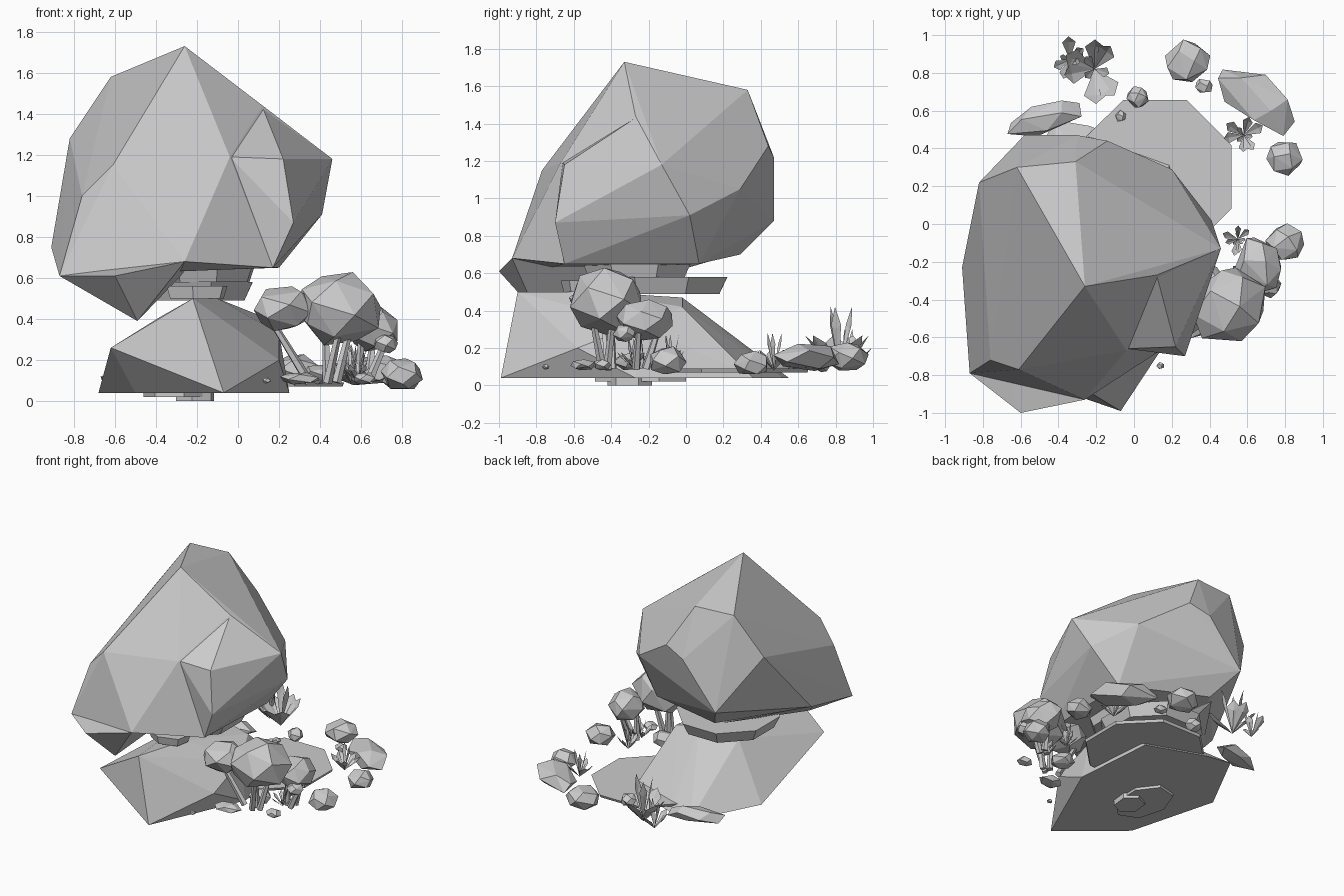
import bpy, bmesh, random
from math import sin, cos, pi, radians
from mathutils import Vector, Matrix

if "Cube" in bpy.data.objects:
    bpy.data.objects.remove(bpy.data.objects["Cube"])

random.seed(4)


def finish(bm, name):
    bmesh.ops.recalc_face_normals(bm, faces=bm.faces)
    me = bpy.data.meshes.new(name)
    bm.to_mesh(me)
    bm.free()
    ob = bpy.data.objects.new(name, me)
    bpy.context.collection.objects.link(ob)
    return ob


def hull(name, pts):
    """Faceted rock wrapped around a handful of corner points."""
    bm = bmesh.new()
    for p in pts:
        bm.verts.new(p)
    res = bmesh.ops.convex_hull(bm, input=bm.verts)
    junk = [g for g in res["geom_interior"] if isinstance(g, bmesh.types.BMVert)]
    bmesh.ops.delete(bm, geom=junk, context='VERTS')
    return finish(bm, name)


def stone(name, c, size, turn=0, n=20, floor=0.0):
    """Rounded low-poly stone: hull of evenly spread, jittered points."""
    pts = []
    rot = Matrix.Rotation(radians(turn), 3, 'Z')
    for i in range(n):
        z = 1 - 2 * (i + 0.5) / n
        r = (1 - z * z) ** 0.5
        a = i * 2.39996 + random.uniform(-.2, .2)
        k = random.uniform(.95, 1.08)
        p = rot @ Vector((r * cos(a) * size[0] * k, r * sin(a) * size[1] * k, z * size[2] * 1.05))
        p += Vector(c)
        p.z = max(p.z, floor)
        pts.append(p)
    return hull(name, pts)


def slab(name, c, rx, ry, z0, z1, n=8, low=.88, turn=.39):
    """Flat many-sided stone plate, undercut by the factor low."""
    pts = []
    for i in range(n):
        a = turn + 2 * pi * i / n
        pts.append((c[0] + rx * low * cos(a), c[1] + ry * low * sin(a), z0))
        pts.append((c[0] + rx * cos(a), c[1] + ry * sin(a), z1))
    return hull(name, pts)


def trunk(name, a, b, r0, r1):
    """Tapered five-sided stem from a to b."""
    bm = bmesh.new()
    a, b = Vector(a), Vector(b)
    d = b - a
    m = Matrix.Translation((a + b) / 2) @ d.to_track_quat('Z', 'Y').to_matrix().to_4x4()
    bmesh.ops.create_cone(bm, cap_ends=True, segments=5, radius1=r0, radius2=r1,
                          depth=d.length, matrix=m)
    return finish(bm, name)


def plant(name, c, r, h, blades, w):
    """Tuft of folded leaves that arch outward, plus a few upright spikes."""
    bm = bmesh.new()
    for i in range(blades):
        a = 2 * pi * i / blades + random.uniform(-.3, .3)
        k = random.uniform(.75, 1.05)
        d, s = Vector((cos(a), sin(a), 0)), Vector((-sin(a), cos(a), 0))
        if i % 3 == 0:
            k *= .45
            up = 1.0
        else:
            up = .55
        base = Vector(c)
        mid = base + d * r * k * .75 + Vector((0, 0, h * up * .65))
        tip = base + d * r * k + Vector((0, 0, h * up))
        lift = Vector((0, 0, w * .4))
        v = [bm.verts.new(p) for p in
             (base, mid + s * w * k + lift, tip, mid - s * w * k + lift, mid)]
        for f in ((0, 4, 1), (1, 4, 2), (0, 3, 4), (3, 2, 4)):
            bm.faces.new([v[j] for j in f])
    return finish(bm, name)


# balanced top boulder: main body, right shoulder and front lower lip
hull("top_boulder", [
    (-.26, -.33, 1.73), (-.62, .30, 1.58), (-.31, .33, 1.58), (-.82, .22, 1.28),
    (.46, -.13, 1.18), (.12, -.27, 1.44), (-.04, -.67, 1.19), (.17, -.65, .65),
    (.41, .02, .91), (.20, .07, .65), (.20, .29, 1.05), (-.14, .44, 1.28),
    (-.30, .47, 1.22), (-.58, .47, .88), (-.45, .29, .70), (-.26, -.93, .68),
    (-.61, -.77, 1.15), (-.87, -.79, .61), (-.91, -.23, .75), (-.76, -.72, 1.0)])
hull("boulder_shoulder", [
    (-.04, -.66, 1.19), (.12, -.27, 1.43), (.22, -.65, 1.18), (.27, -.70, .87),
    (.17, -.65, .65), (.46, -.13, 1.18), (.41, .02, .91), (.20, .07, .66)])
hull("boulder_lip", [
    (-.87, -.79, .61), (-.60, -1.0, .61), (-.26, -.93, .68), (-.49, -.80, .39),
    (-.25, -.40, .64), (-.88, -.30, .72), (-.50, .25, .70)])

# broad base rock
hull("base_rock", [
    (-.07, -.99, .04), (-.50, -.62, .04), (-.68, .05, .04), (-.42, .55, .04),
    (-.24, .52, .04), (.20, .36, .04), (.25, -.27, .04), (-.22, -.90, .50),
    (-.62, -.80, .26), (-.38, -.10, .41), (-.10, -.02, .47), (.10, -.02, .42),
    (.20, -.58, .20), (.20, -.25, .33), (-.10, -.50, .50)])

# stacked plates between base and boulder
slab("lower_plate", (-.27, -.13), .37, .38, .49, .58)
slab("upper_plate", (-.14, -.26), .24, .30, .58, .66, 7)
slab("front_ledge", (-.20, -.55), .16, .12, .50, .56, 6)

# ground plate and small feet under the base
slab("ground_plate", (.11, .25), .44, .44, .07, .09, 8, .98)
slab("foot_small", (-.21, -.30), .10, .12, 0, .05, 6, 1)
slab("foot_wide", (-.29, -.24), .17, .25, .02, .05, 7, 1)

# little trees: crown centre, crown size, root
trees = [((.49, -.43, .45), (.22, .20, .18), (.45, -.42)),
         ((.66, -.22, .35), (.13, .16, .11), (.62, -.24)),
         ((.22, -.48, .45), (.16, .14, .11), (.36, -.44))]
for i, (c, s, root) in enumerate(trees):
    stone(f"tree_crown_{i}", c, s, 20 * i, 18)
    for j in range(3 if i < 2 else 1):
        a = j * 2.1 + i
        foot = (root[0] + .03 * cos(a), root[1] + .03 * sin(a), .09)
        head = (c[0] + .07 * cos(a + .6), c[1] + .07 * sin(a + .6), c[2] - s[2] * .5)
        trunk(f"tree_trunk_{i}_{j}", foot, head, .024, .016)

# rounded bushes
for i, (c, r, low) in enumerate([((.28, .86, .15), .12, .08), ((.80, .35, .11), .095, .06),
                                 ((.80, -.10, .13), .105, .06), ((.02, .67, .13), .06, .08),
                                 ((.72, -.33, .28), .06, .2)]):
    stone(f"bush_{i}", c, (r, r, min(r * .8, .08)), 30 * i, 16, low)

# scattered rocks
rocks = [((.65, .66, .15), (.26, .13, .075), -35), ((-.47, .56, .10), (.22, .08, .06), 18),
         ((.37, .73, .10), (.05, .04, .03), 0), ((-.07, .57, .10), (.03, .03, .02), 0),
         ((.30, -.55, .11), (.10, .07, .03), 10), ((.40, -.30, .13), (.09, .09, .05), 40),
         ((.62, -.45, .11), (.06, .05, .03), 0), ((.14, -.75, .10), (.02, .02, .015), 0)]
for i, (c, s, t) in enumerate(rocks):
    stone(f"rock_{i}", c, s, t, 13, .07)

# leafy tufts
plant("large_tuft", (-.21, .82, .08), .18, .34, 9, .06)
plant("side_tuft", (-.34, .87, .08), .12, .22, 7, .035)
plant("right_tuft", (.58, .47, .08), .11, .20, 9, .03)
plant("front_tuft", (.55, -.08, .09), .09, .18, 10, .02)
plant("root_tuft", (.58, -.28, .09), .10, .16, 10, .02)
